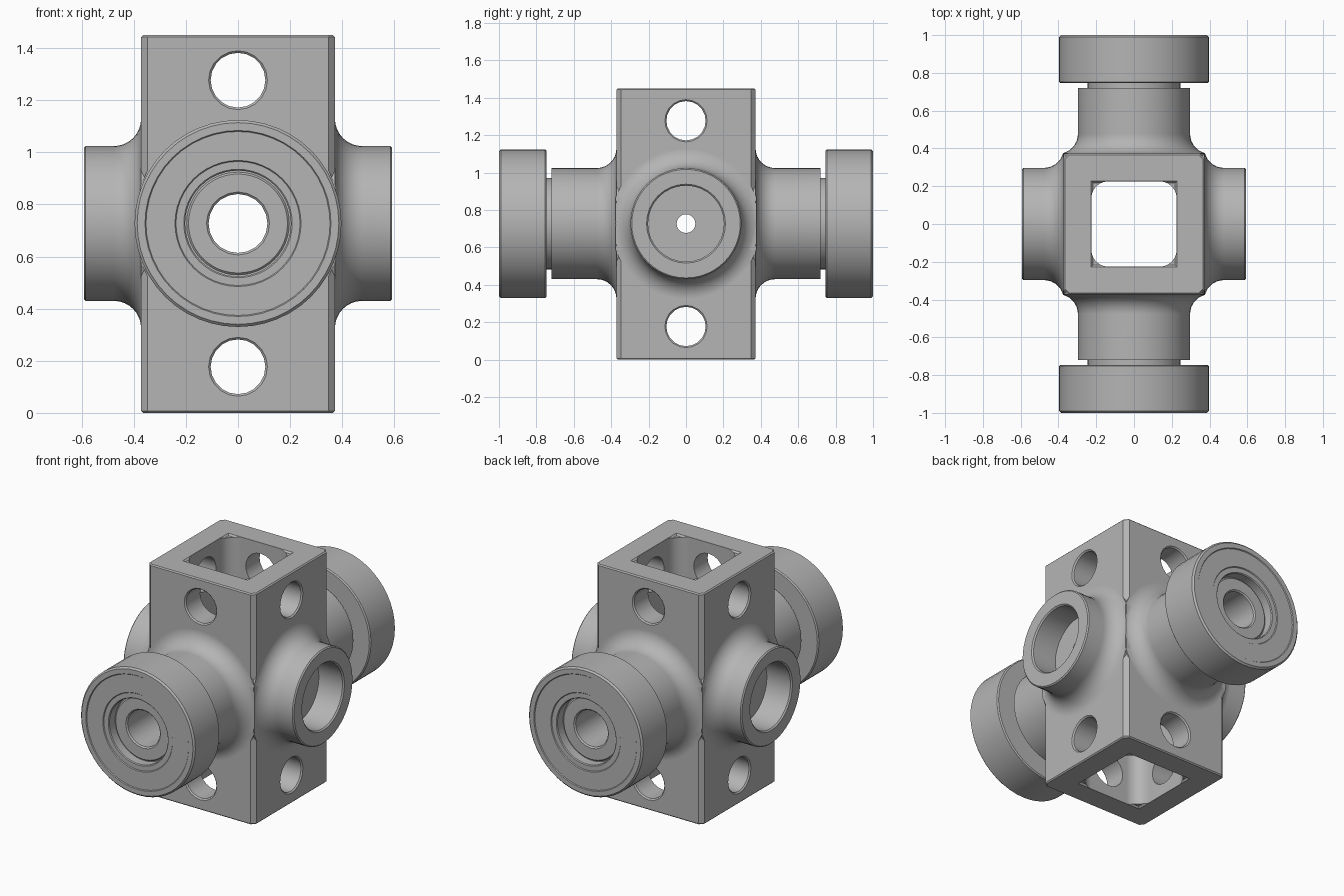
import bpy, bmesh, math
from mathutils import Vector

MID = 0.727          # height of the boss axes
HALF = 0.372         # half width of the block
TOP = 1.45

if "Cube" in bpy.data.objects:
    bpy.data.objects.remove(bpy.data.objects["Cube"])

steel = bpy.data.materials.new("plain grey steel")
steel.use_nodes = True
GREY = (0.46, 0.46, 0.46, 1)
steel.diffuse_color = GREY
steel.node_tree.nodes["Principled BSDF"].inputs["Base Color"].default_value = GREY


def finish(bm, name):
    bmesh.ops.recalc_face_normals(bm, faces=bm.faces)
    me = bpy.data.meshes.new(name)
    bm.to_mesh(me)
    bm.free()
    me.materials.append(steel)
    ob = bpy.data.objects.new(name, me)
    bpy.context.collection.objects.link(ob)
    return ob


def lathe(name, profile, axis, segs=48, z=MID):
    """Revolve (radius, distance) points around the given axis."""
    bm = bmesh.new()
    vs = [bm.verts.new((r, 0, h)) for r, h in profile]
    es = [bm.edges.new((vs[i], vs[(i + 1) % len(vs)])) for i in range(len(vs))
          if profile[i][0] + profile[(i + 1) % len(vs)][0] > 0]
    bmesh.ops.spin(bm, geom=vs + es, cent=(0, 0, 0), axis=(0, 0, 1),
                   angle=math.tau, steps=segs, use_duplicate=False)
    bmesh.ops.remove_doubles(bm, verts=bm.verts, dist=1e-5)
    rot = Vector((0, 0, 1)).rotation_difference(Vector(axis)).to_matrix()
    bmesh.ops.rotate(bm, verts=bm.verts, cent=(0, 0, 0), matrix=rot)
    bmesh.ops.translate(bm, verts=bm.verts, vec=(0, 0, z))
    return finish(bm, name)


def block(name, hx, hy, z0, z1, corner=0, rim=0, segs=1):
    """Box with bevelled upright edges and chamfered ends."""
    bm = bmesh.new()
    bmesh.ops.create_cube(bm, size=2)
    for v in bm.verts:
        v.co = (v.co.x * hx, v.co.y * hy, z1 if v.co.z > 0 else z0)
    if corner:
        up = [e for e in bm.edges if abs(e.verts[0].co.z - e.verts[1].co.z) > 0.1]
        bmesh.ops.bevel(bm, geom=up, offset=corner, segments=segs,
                        profile=0.5, affect='EDGES')
    if rim:
        flat = [e for e in bm.edges if abs(e.verts[0].co.z - e.verts[1].co.z) < 1e-4]
        bmesh.ops.bevel(bm, geom=flat, offset=rim, segments=1, affect='EDGES')
    return finish(bm, name)


def combine(target, other, operation):
    mod = target.modifiers.new(operation, 'BOOLEAN')
    mod.operation, mod.object, mod.solver = operation, other, 'EXACT'
    dg = bpy.context.evaluated_depsgraph_get()
    me = bpy.data.meshes.new_from_object(target.evaluated_get(dg))
    target.modifiers.clear()
    target.data = me
    bpy.data.objects.remove(other)


def smooth(ob):
    bpy.ops.object.select_all(action='DESELECT')
    ob.select_set(True)
    bpy.context.view_layer.objects.active = ob
    bpy.ops.object.shade_smooth_by_angle(angle=math.radians(30))
    mod = ob.modifiers.new("even_normals", 'WEIGHTED_NORMAL')
    mod.keep_sharp = True


def boss_profile(end):
    """Cylinder that flares into the block with a round fillet."""
    r, f = 0.297, 0.105
    flare = [(r + f - f * math.cos(a), HALF + f - f * math.sin(a))
             for a in (math.radians(90 - 11.25 * i) for i in range(9))]
    return [(0, 0.3), (r + f, 0.3)] + flare + end


# Main block
body = block("cross_body", HALF, HALF, 0, TOP, corner=0.025, rim=0.007)

# Side bosses along x, front and back bosses along y
for s in (1, -1):
    side = lathe("side_boss", boss_profile([(0.297, 0.585), (0.29, 0.592), (0, 0.592)]), (s, 0, 0))
    combine(side, block("side_clip", 1.1, HALF + 0.004, -0.1, 1.6), 'INTERSECT')
    combine(body, side, 'UNION')
    axle = lathe("axle_boss", boss_profile([(0.297, 0.72), (0.245, 0.72), (0.245, 0.75), (0.197, 0.75),
                                            (0.197, 0.935), (0.19, 0.942), (0, 0.942)]), (0, s, 0))
    combine(axle, block("axle_clip", HALF + 0.004, 1.1, -0.1, 1.6), 'INTERSECT')
    combine(body, axle, 'UNION')

# Upright square shaft with chamfered mouths
combine(body, block("shaft_cutter", 0.226, 0.226, -0.1, TOP + 0.1, corner=0.09, segs=6), 'DIFFERENCE')
for z in (0, TOP):
    mouth = block("mouth_cutter", 0.236, 0.236, z - 0.01, z + 0.01, corner=0.1, segs=6)
    for v in mouth.data.vertices:
        if abs(v.co.z - TOP / 2) < TOP / 2:
            v.co.x *= 0.226 / 0.236 * 0.96
            v.co.y *= 0.226 / 0.236 * 0.96
    combine(body, mouth, 'DIFFERENCE')


def drill(r, reach):
    """Through-hole profile with a small countersink at each end."""
    c = 0.008
    half = [(r, reach - c), (r + c, reach), (r + c, reach + 0.1), (0, reach + 0.1)]
    return [(q, -h) for q, h in reversed(half)] + half


# Cross holes above and below, and the axle bore
for axis in ((1, 0, 0), (0, 1, 0)):
    for z in (MID - 0.55, MID + 0.55):
        combine(body, lathe("hole_cutter", drill(0.105, HALF), axis, 20, z), 'DIFFERENCE')
combine(body, lathe("bore_cutter", drill(0.113, 0.942), (0, 1, 0), 20), 'DIFFERENCE')

# Blind sockets in the side bosses with a small hole in the floor
combine(body, lathe("pin_cutter", [(0, -0.5), (0.05, -0.5), (0.05, 0.5), (0, 0.5)],
                    (1, 0, 0), 20), 'DIFFERENCE')
for s in (1, -1):
    combine(body, lathe("socket_cutter", [(0, 0.42), (0.203, 0.42), (0.203, 0.584),
                                          (0.212, 0.593), (0.212, 0.65), (0, 0.65)],
                        (s, 0, 0), 32), 'DIFFERENCE')
smooth(body)

# Rollers on the front and back bosses
for s, name in ((-1, "front_roller"), (1, "back_roller")):
    smooth(lathe(name, [(0.195, 0.746), (0.39, 0.746), (0.397, 0.753), (0.397, 0.99), (0.387, 1.0),
                        (0.357, 1.0), (0.353, 0.995), (0.242, 0.995), (0.238, 0.99),
                        (0.208, 0.99), (0.203, 0.985), (0.203, 0.93), (0.195, 0.93)], (0, s, 0)))
